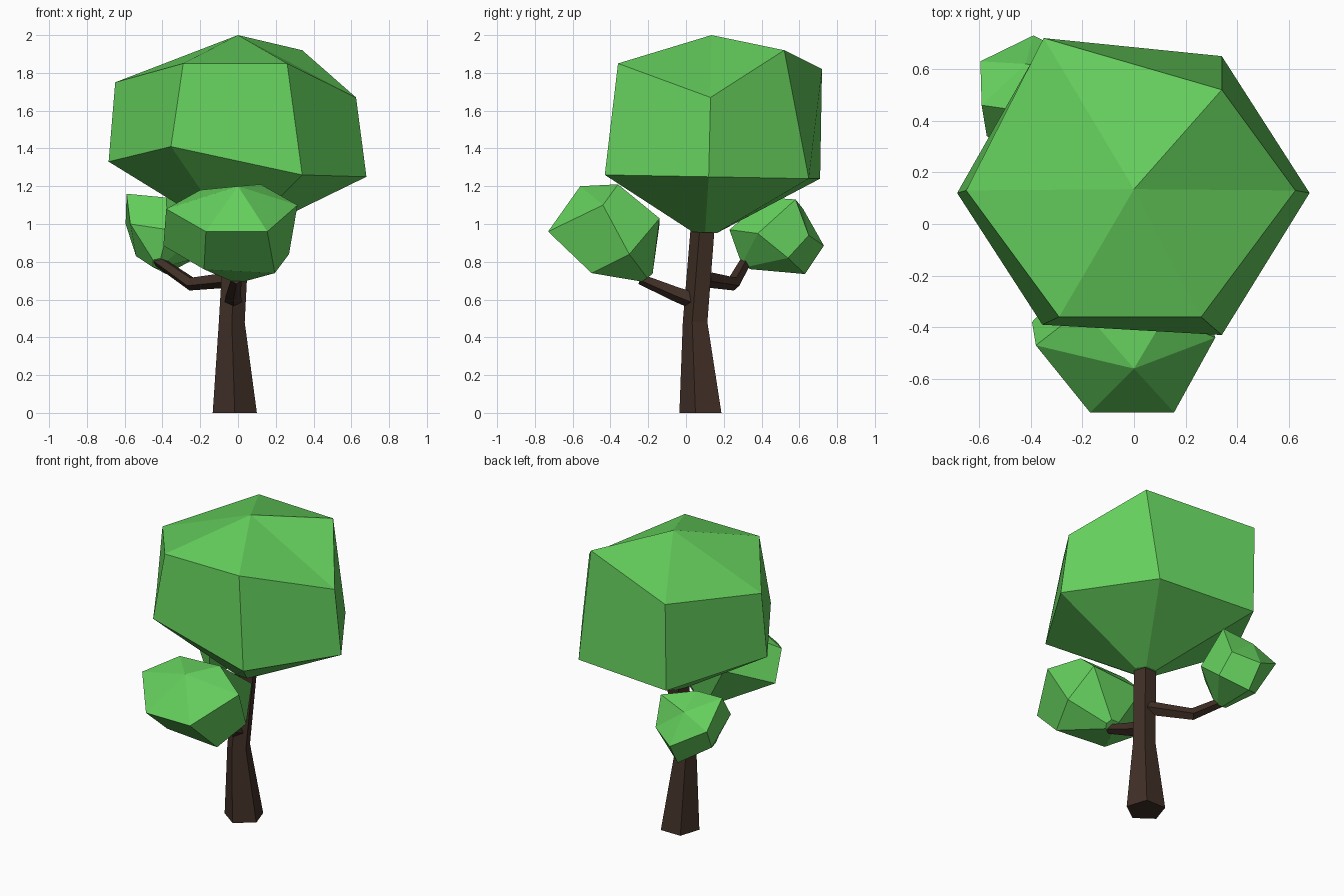
import bpy, bmesh, math
from mathutils import Vector

if "Cube" in bpy.data.objects:
    bpy.data.objects.remove(bpy.data.objects["Cube"])


def material(name, rgb):
    m = bpy.data.materials.new(name)
    m.diffuse_color = (*rgb, 1)
    m.use_nodes = True
    m.node_tree.nodes["Principled BSDF"].inputs["Base Color"].default_value = m.diffuse_color
    return m


LEAF = material("leaf green", (0.13, 0.63, 0.11))
BARK = material("dark bark", (0.052, 0.029, 0.020))


def loft(name, rings, mat, apex=None):
    """Join equal-sized rings with quads; fan to an apex or cap the end."""
    bm = bmesh.new()
    vs = [[bm.verts.new(p) for p in ring] for ring in rings]
    n = len(vs[0])
    for a, b in zip(vs, vs[1:]):
        for i in range(n):
            j = (i + 1) % n
            bm.faces.new((a[i], a[j], b[j], b[i]))
    bm.faces.new(vs[0][::-1])
    if apex:
        tip = bm.verts.new(apex)
        for i in range(n):
            bm.faces.new((vs[-1][i], vs[-1][(i + 1) % n], tip))
    else:
        bm.faces.new(vs[-1])
    bmesh.ops.recalc_face_normals(bm, faces=bm.faces[:])
    me = bpy.data.meshes.new(name)
    bm.to_mesh(me)
    bm.free()
    me.materials.append(mat)
    ob = bpy.data.objects.new(name, me)
    bpy.context.collection.objects.link(ob)
    return ob


def foliage(name, apex, upper, lower, base, r):
    """Six-sided leaf clump: apex, two rings, small flat base facing the apex."""
    c = Vector(base)
    axis = (Vector(apex) - c).normalized()
    foot = []
    for p in lower:
        d = Vector(p) - c
        foot.append(c + (d - axis * d.dot(axis)).normalized() * r)
    loft(name, [foot, lower, upper], LEAF, apex)


def limb(name, path, radii, upright=False):
    """Five-sided tapering wood along a path."""
    pts = [Vector(p) for p in path]
    rings = []
    for i, (p, r) in enumerate(zip(pts, radii)):
        t = (pts[min(i + 1, len(pts) - 1)] - pts[max(i - 1, 0)]).normalized()
        if upright:
            u, v = Vector((1, 0, 0)), Vector((0, 1, 0))
        else:
            u = t.cross(Vector((0, 0, 1))).normalized()
            v = u.cross(t)
        angles = [math.radians(-90 + 72 * k) for k in range(5)]
        rings.append([p + u * r * math.cos(a) + v * r * math.sin(a) for a in angles])
    loft(name, rings, BARK)


# Trunk and branches
limb("trunk", [(-0.017, 0.088, 0), (-0.033, 0.055, 0.48), (-0.003, 0.098, 1.02)],
     [0.123, 0.072, 0.07], upright=True)
limb("front_branch", [(-0.025, 0.06, 0.59), (-0.025, -0.06, 0.635), (-0.01, -0.24, 0.71)],
     [0.05, 0.042, 0.03])
limb("back_branch", [(-0.02, 0.10, 0.71), (-0.25, 0.25, 0.685), (-0.43, 0.32, 0.81)],
     [0.045, 0.038, 0.03])

# Main crown
foliage("crown", (0, 0.135, 2.0),
        [(-0.29, -0.36, 1.85), (0.26, -0.36, 1.85), (0.625, 0.13, 1.67),
         (0.34, 0.52, 1.92), (-0.35, 0.72, 1.82), (-0.65, 0.13, 1.75)],
        [(-0.355, -0.39, 1.41), (0.34, -0.43, 1.26), (0.68, 0.12, 1.25),
         (0.34, 0.65, 1.24), (-0.35, 0.71, 1.24), (-0.685, 0.12, 1.33)],
        (0, 0.10, 0.955), 0.075)

# Front leaf clump
foliage("front_clump", (0, -0.56, 1.20),
        [(-0.17, -0.73, 0.96), (0.155, -0.73, 0.96), (0.315, -0.44, 1.10),
         (0.12, -0.36, 1.21), (-0.20, -0.33, 1.18), (-0.38, -0.47, 1.08)],
        [(-0.18, -0.49, 0.76), (0.195, -0.50, 0.74), (0.27, -0.30, 0.84),
         (0.20, -0.14, 1.03), (-0.18, -0.14, 1.00), (-0.395, -0.38, 0.885)],
        (0, -0.205, 0.715), 0.045)

# Back left leaf clump
foliage("back_clump", (-0.42, 0.62, 1.08),
        [(-0.59, 0.46, 1.16), (-0.595, 0.63, 1.00), (-0.39, 0.73, 0.885),
         (-0.23, 0.65, 0.94), (-0.22, 0.58, 1.13), (-0.38, 0.43, 1.14)],
        [(-0.57, 0.34, 1.00), (-0.54, 0.50, 0.83), (-0.38, 0.63, 0.735),
         (-0.22, 0.54, 0.82), (-0.21, 0.38, 0.95), (-0.37, 0.23, 0.97)],
        (-0.42, 0.31, 0.79), 0.04)
